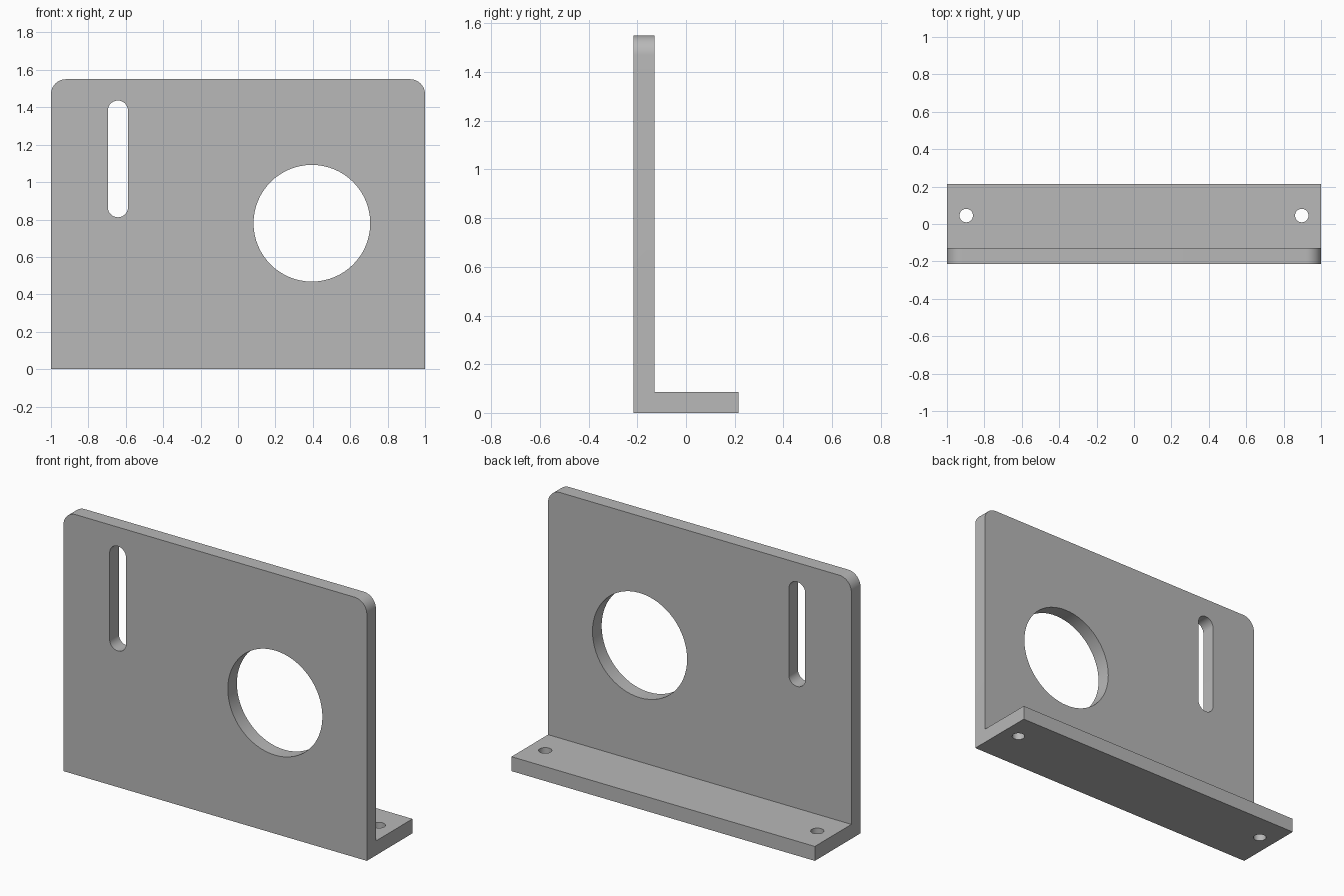
import bpy, bmesh
from math import cos, sin, pi, radians
from mathutils import Vector

cube = bpy.data.objects.get("Cube")
if cube:
    bpy.data.objects.remove(cube, do_unlink=True)

LENGTH, HEIGHT, DEPTH, THICK = 2.0, 1.55, 0.43, 0.086
CORNER = 0.08
FRONT, BACK = -DEPTH / 2, DEPTH / 2

grey = bpy.data.materials.new("plain_grey")
grey.use_nodes = True
grey.diffuse_color = (0.48, 0.48, 0.48, 1)
grey.node_tree.nodes["Principled BSDF"].inputs["Base Color"].default_value = grey.diffuse_color


def prism(name, outline, sweep, round_edges=None):
    """Sweep a closed outline into a solid, optionally rounding chosen edges."""
    bm = bmesh.new()
    face = bm.faces.new([bm.verts.new(p) for p in outline])
    swept = bmesh.ops.extrude_face_region(bm, geom=[face])["geom"]
    moved = [v for v in swept if isinstance(v, bmesh.types.BMVert)]
    bmesh.ops.translate(bm, verts=moved, vec=Vector(sweep))
    if round_edges:
        bmesh.ops.bevel(bm, geom=[e for e in bm.edges if round_edges(e)], offset=CORNER,
                        offset_type='OFFSET', segments=12, profile=0.5, affect='EDGES')
    bmesh.ops.recalc_face_normals(bm, faces=bm.faces)
    mesh = bpy.data.meshes.new(name)
    bm.to_mesh(mesh)
    bm.free()
    mesh.materials.append(grey)
    obj = bpy.data.objects.new(name, mesh)
    bpy.context.collection.objects.link(obj)
    return obj


def stadium(radius, half_straight=0.0, steps=32):
    """Circle outline, stretched along its second axis into a slot."""
    points = []
    for end in (1, -1):
        for i in range(steps + 1 if half_straight else steps):
            a = pi * i / steps + (0 if end > 0 else pi)
            points.append((radius * cos(a), radius * sin(a) + end * half_straight))
    return points


def is_top_corner(edge):
    a, b = (v.co for v in edge.verts)
    return min(a.z, b.z) > HEIGHT - 0.001 and abs(a.x - b.x) < 0.001


# L-shaped body with rounded upper corners
profile = [(FRONT, 0), (BACK, 0), (BACK, THICK), (FRONT + THICK, THICK),
           (FRONT + THICK, HEIGHT), (FRONT, HEIGHT)]
bracket = prism("angle_bracket", [(-LENGTH / 2, y, z) for y, z in profile],
                (LENGTH, 0, 0), is_top_corner)

# Openings through the upright plate: large bore and vertical slot
cutters = []
for name, x, z, radius, straight in (("bore_cutter", 0.395, 0.78, 0.312, 0),
                                     ("slot_cutter", -0.642, 1.124, 0.054, 0.258)):
    outline = [(x + u, FRONT - 0.1, z + v) for u, v in stadium(radius, straight)]
    cutters.append(prism(name, outline, (0, THICK + 0.2, 0)))

# Mounting holes through the foot
for side in (-1, 1):
    outline = [(side * 0.897 + u, 0.045 + v, -0.1) for u, v in stadium(0.036, steps=20)]
    cutters.append(prism("screw_hole_cutter", outline, (0, 0, THICK + 0.2)))

# Cut the openings and discard the cutters
for cutter in cutters:
    cutter.hide_render = True
    cut = bracket.modifiers.new(cutter.name, 'BOOLEAN')
    cut.operation, cut.solver, cut.object = 'DIFFERENCE', 'EXACT', cutter
bpy.context.view_layer.update()
evaluated = bracket.evaluated_get(bpy.context.evaluated_depsgraph_get())
finished = bpy.data.meshes.new_from_object(evaluated)
bracket.modifiers.clear()
bracket.data = finished
for cutter in cutters:
    bpy.data.objects.remove(cutter, do_unlink=True)

# Smooth the curved walls, keep the plate edges crisp
bpy.ops.object.select_all(action='DESELECT')
bracket.select_set(True)
bpy.context.view_layer.objects.active = bracket
bpy.ops.object.shade_smooth_by_angle(angle=radians(30))
